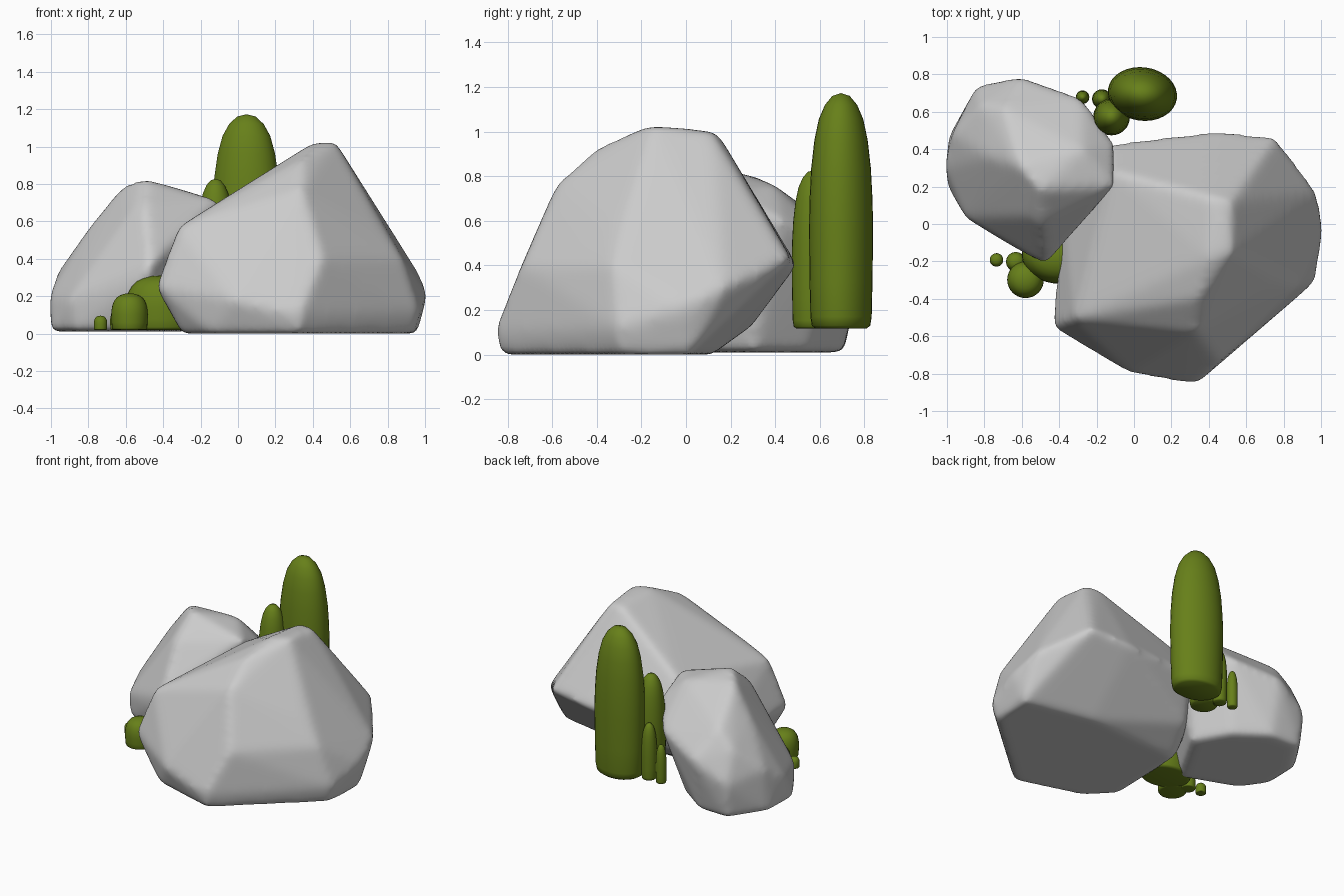
import bpy, bmesh, math


def rock(name, corners):
    # Faceted hull from a few corners, then worn edges
    me = bpy.data.meshes.new(name)
    bm = bmesh.new()
    for c in corners:
        bm.verts.new(c)
    bmesh.ops.convex_hull(bm, input=bm.verts)
    loose = [v for v in bm.verts if not v.link_faces]
    bmesh.ops.delete(bm, geom=loose, context='VERTS')
    bmesh.ops.recalc_face_normals(bm, faces=bm.faces)
    bm.to_mesh(me)
    bm.free()
    ob = bpy.data.objects.new(name, me)
    bpy.context.collection.objects.link(ob)
    rm = ob.modifiers.new("remesh", 'REMESH')
    rm.mode = 'VOXEL'
    rm.voxel_size = 0.022
    rm.use_smooth_shade = True
    sm = ob.modifiers.new("worn", 'SMOOTH')
    sm.factor = 0.5
    sm.iterations = 18
    return ob


# Large rock: base, waist, shoulders, peak
rock("large_rock", [
    (-0.30, -0.52, 0.0), (-0.14, -0.69, 0.0), (0.33, -0.83, 0.0), (0.94, -0.29, 0.0),
    (0.96, 0.02, 0.0), (0.45, 0.12, 0.0), (-0.28, 0.08, 0.0), (-0.20, 0.30, 0.13),
    (-0.44, -0.55, 0.25), (-0.02, -0.80, 0.18), (0.33, -0.86, 0.10), (0.97, -0.31, 0.12),
    (1.015, -0.03, 0.21), (0.98, 0.17, 0.30), (-0.38, 0.10, 0.25),
    (0.45, -0.74, 0.40), (0.88, -0.33, 0.40),
    (0.76, 0.47, 0.43), (0.45, 0.50, 0.40), (-0.13, 0.43, 0.43),
    (-0.32, -0.51, 0.57), (-0.12, 0.28, 0.68), (0.34, -0.58, 0.77), (0.34, -0.40, 0.93),
    (0.42, 0.14, 1.00), (0.52, 0.12, 1.00), (0.52, -0.15, 1.03), (0.40, -0.18, 1.02),
    (0.74, -0.33, 0.58),
])

# Small rock
rock("small_rock", [
    (-1.00, 0.20, 0.01), (-0.99, 0.47, 0.01), (-0.83, 0.71, 0.01), (-0.60, 0.70, 0.01),
    (-0.38, 0.54, 0.01), (-0.24, 0.30, 0.01), (-0.48, -0.12, 0.01), (-0.88, 0.03, 0.01),
    (-1.01, 0.30, 0.20), (-0.97, 0.48, 0.32), (-0.84, 0.74, 0.26), (-0.60, 0.79, 0.40),
    (-0.27, 0.67, 0.50), (-0.47, -0.22, 0.36), (-0.60, -0.15, 0.22), (-0.90, 0.03, 0.18),
    (-0.64, 0.05, 0.42), (-0.82, 0.64, 0.48), (-0.70, 0.62, 0.60), (-0.57, 0.04, 0.65),
    (-0.50, 0.00, 0.68), (-0.78, 0.36, 0.59),
    (-0.10, 0.43, 0.60), (-0.10, 0.20, 0.71), (-0.50, 0.18, 0.83),
    (-0.61, 0.31, 0.80), (-0.28, 0.40, 0.76),
])

green = bpy.data.materials.new("shrub_green")
green.diffuse_color = (0.135, 0.215, 0.01, 1)

PROFILE = [(0, 0), (0.80, 0), (0.91, 0.012), (0.955, 0.05), (0.98, 0.2), (1.0, 0.42),
           (0.98, 0.55), (0.93, 0.68), (0.83, 0.80), (0.69, 0.89), (0.50, 0.95),
           (0.27, 0.988), (0, 1)]


def shrub(name, x, y, z, rx, ry, h, turn=0):
    # Rounded column spun from one profile
    me = bpy.data.meshes.new(name)
    bm = bmesh.new()
    vs = [bm.verts.new((r, 0, t)) for r, t in PROFILE]
    es = [bm.edges.new(p) for p in zip(vs, vs[1:])]
    bmesh.ops.spin(bm, geom=vs + es, cent=(0, 0, 0), axis=(0, 0, 1),
                   angle=math.tau, steps=32)
    bmesh.ops.remove_doubles(bm, verts=bm.verts, dist=1e-4)
    bmesh.ops.scale(bm, vec=(rx, ry, h), verts=bm.verts)
    bmesh.ops.recalc_face_normals(bm, faces=bm.faces)
    for f in bm.faces:
        f.smooth = True
    bm.to_mesh(me)
    bm.free()
    me.materials.append(green)
    ob = bpy.data.objects.new(name, me)
    ob.location = (x, y, z)
    ob.rotation_euler.z = math.radians(turn)
    bpy.context.collection.objects.link(ob)


# Shrub cluster: x, y, rx, ry, height; used tall behind and low in front
CLUSTER = [(0.045, 0.695, 0.186, 0.143, 1.055, -8), (-0.12, 0.572, 0.098, 0.098, 0.71, 0),
           (-0.172, 0.668, 0.052, 0.052, 0.40, 0), (-0.275, 0.678, 0.036, 0.036, 0.275, 0)]
for label, dx, dy, z, s in (("back", 0, 0, 0.118, 1), ("front", -0.46, -0.87, 0.02, 0.275)):
    for i, (x, y, rx, ry, h, turn) in enumerate(CLUSTER):
        shrub(f"{label}_shrub_{i + 1}", x + dx, y + dy, z, rx, ry, h * s, turn)
